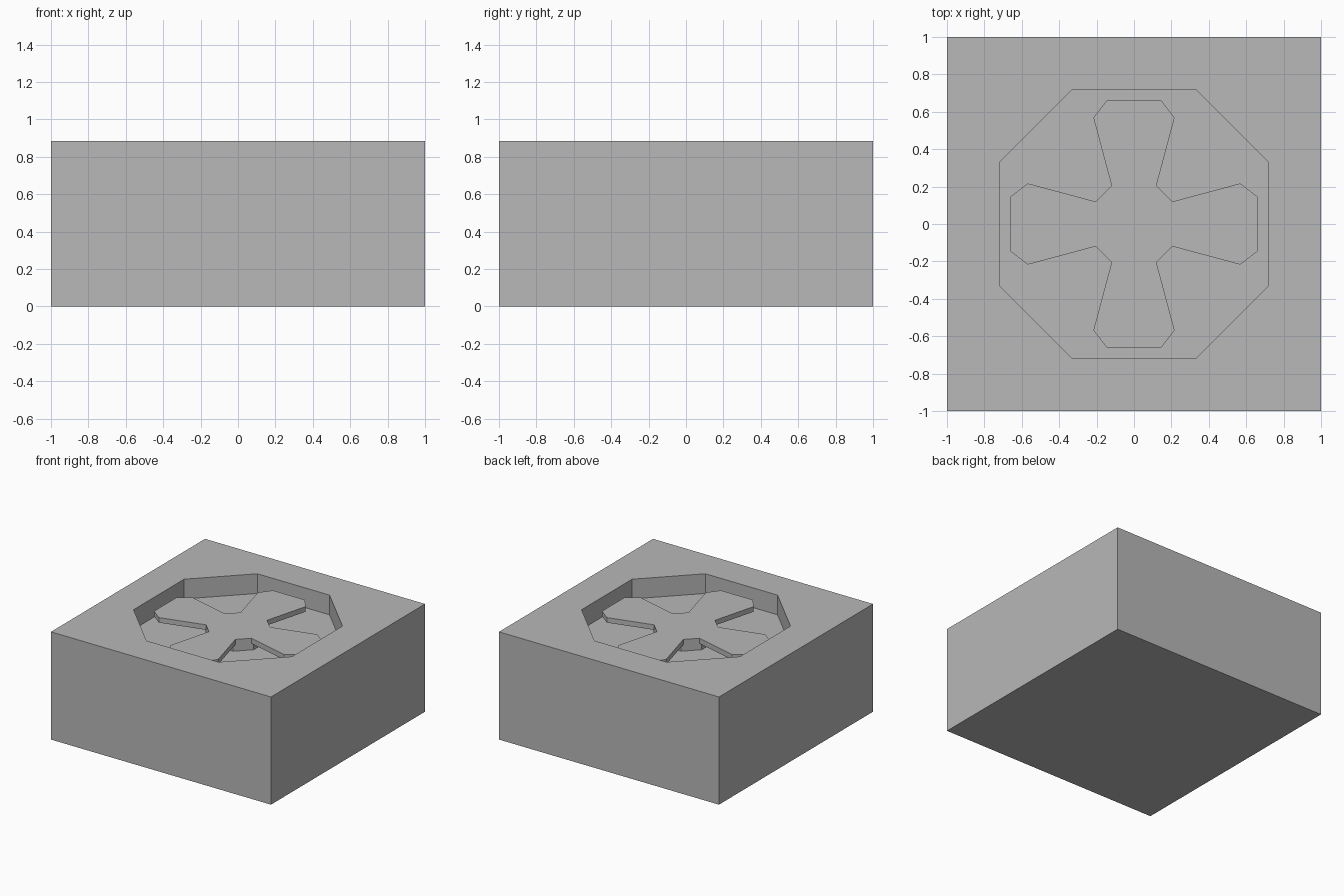
import bpy, bmesh
from math import pi
from mathutils import Matrix

TOP = 0.885            # upper face of the block
FLOOR = TOP - 0.162    # bottom of the recess
FAN_TOP = TOP - 0.066  # upper face of hub and blades
BLADE_DEPTH = 0.042

if "Cube" in bpy.data.objects:
    bpy.data.objects.remove(bpy.data.objects["Cube"], do_unlink=True)

grey = bpy.data.materials.new("plain grey")
grey.use_nodes = True
colour = (0.48, 0.48, 0.48, 1)
grey.diffuse_color = colour
for node in grey.node_tree.nodes:
    if node.type == "BSDF_PRINCIPLED":
        node.inputs["Base Color"].default_value = colour


def finish(bm, name):
    bmesh.ops.recalc_face_normals(bm, faces=bm.faces)
    mesh = bpy.data.meshes.new(name)
    bm.to_mesh(mesh)
    bm.free()
    mesh.materials.append(grey)
    obj = bpy.data.objects.new(name, mesh)
    bpy.context.collection.objects.link(obj)
    return obj


def ring(bm, points, z):
    return [bm.verts.new((x, y, z)) for x, y in points]


def bridge(bm, a, b):
    for i in range(len(a)):
        j = (i + 1) % len(a)
        bm.faces.new((a[i], a[j], b[j], b[i]))


def octagon(r, h):
    """Octagon with flats at distance r and half flat length h."""
    return [(r, -h), (r, h), (h, r), (-h, r), (-r, h), (-r, -h), (-h, -r), (h, -r)]


def prism(name, points, z0, z1):
    bm = bmesh.new()
    low, high = ring(bm, points, z0), ring(bm, points, z1)
    bridge(bm, low, high)
    bm.faces.new(low)
    bm.faces.new(high)
    return finish(bm, name)


# Square block with an octagonal recess in its upper face
bm = bmesh.new()
square = [(1, -1), (1, 1), (-1, 1), (-1, -1)]
base, upper = ring(bm, square, 0), ring(bm, square, TOP)
rim = ring(bm, octagon(0.72, 0.328), TOP)
floor = ring(bm, octagon(0.72, 0.328), FLOOR)
bm.faces.new(base)
bm.faces.new(floor)
bridge(bm, base, upper)
bridge(bm, rim, floor)
for i in range(4):
    j = (i + 1) % 4
    a, b, c = rim[2 * i], rim[2 * i + 1], rim[(2 * i + 2) % 8]
    bm.faces.new((upper[i], upper[j], b, a))
    bm.faces.new((upper[j], c, b))
finish(bm, "block")

# Central hub standing on the recess floor
prism("hub", octagon(0.218, 0.108), FLOOR, FAN_TOP)

# Four flared blades raised above the floor
half = [(0.108, 0.218), (0.12, 0.206), (0.217, 0.568), (0.145, 0.662)]
outline = half + [(-x, y) for x, y in reversed(half)]
for i, side in enumerate(("back", "right", "front", "left")):
    blade = prism(side + "_blade", outline, FAN_TOP - BLADE_DEPTH, FAN_TOP)
    blade.data.transform(Matrix.Rotation(i * pi / 2, 4, "Z"))
